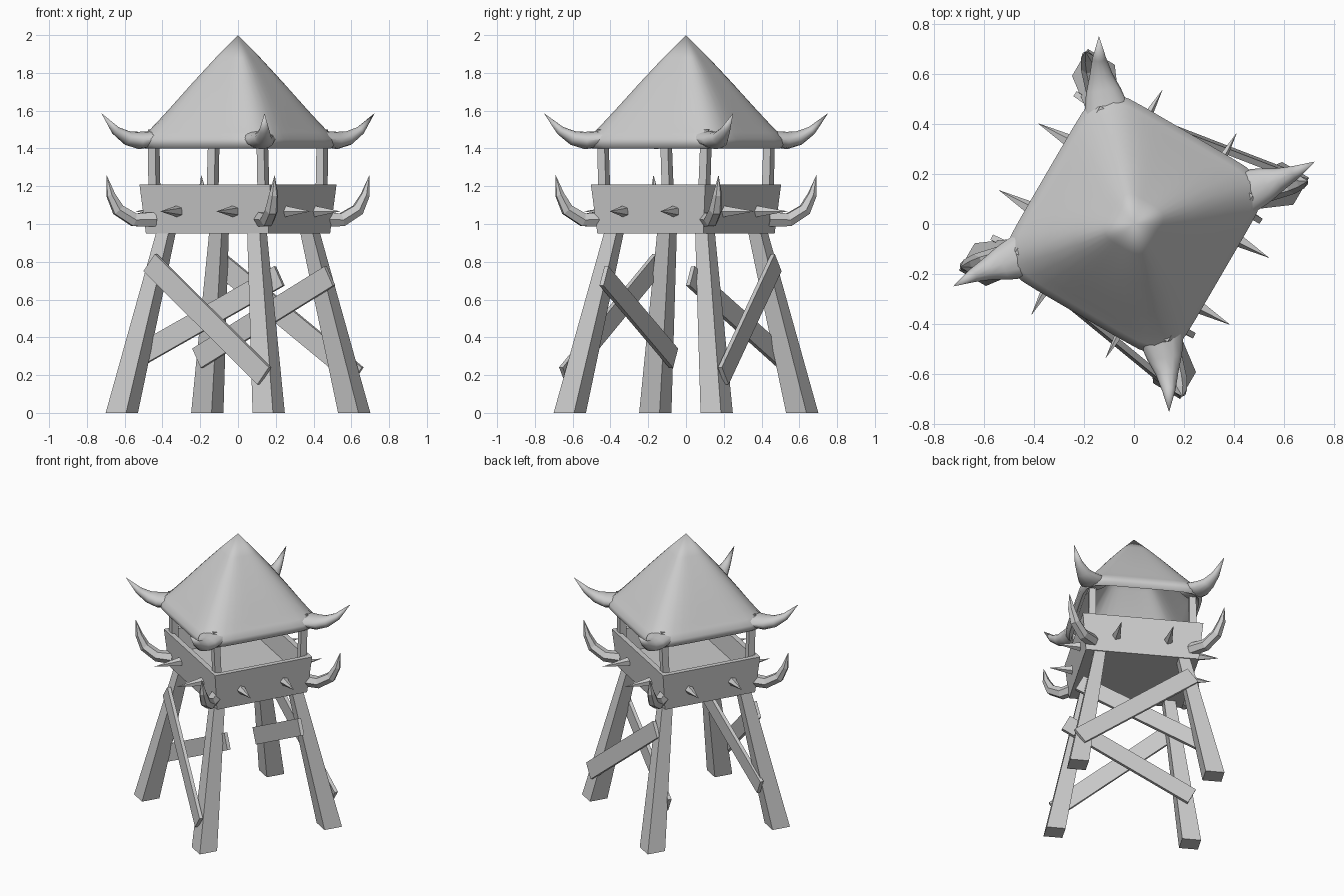
import bpy, bmesh, math
from mathutils import Vector, Matrix

if "Cube" in bpy.data.objects:
    bpy.data.objects.remove(bpy.data.objects["Cube"], do_unlink=True)

grey = bpy.data.materials.new("plain_grey")
grey.use_nodes = True
COLOUR = (0.6, 0.6, 0.6, 1)
grey.diffuse_color = COLOUR
grey.node_tree.nodes["Principled BSDF"].inputs["Base Color"].default_value = COLOUR

# The whole tower is turned about the vertical axis
TURN = Matrix.Rotation(math.radians(-30.2), 4, "Z")
CORNERS = [(1, 1), (-1, 1), (-1, -1), (1, -1)]


def loft(name, rings, smooth=False):
    """Skin a list of equal point rings and cap both ends."""
    bm = bmesh.new()
    rows = [[bm.verts.new(p) for p in ring] for ring in rings]
    n = len(rows[0])
    for a, b in zip(rows, rows[1:]):
        for i in range(n):
            j = (i + 1) % n
            bm.faces.new((a[i], a[j], b[j], b[i]))
    bm.faces.new(rows[0])
    bm.faces.new(rows[-1])
    bmesh.ops.remove_doubles(bm, verts=bm.verts, dist=0.0005)
    bmesh.ops.recalc_face_normals(bm, faces=bm.faces)
    mesh = bpy.data.meshes.new(name)
    bm.to_mesh(mesh)
    bm.free()
    mesh.transform(TURN)
    mesh.materials.append(grey)
    obj = bpy.data.objects.new(name, mesh)
    bpy.context.collection.objects.link(obj)
    if smooth:
        bpy.ops.object.select_all(action="DESELECT")
        obj.select_set(True)
        bpy.context.view_layer.objects.active = obj
        bpy.ops.object.shade_smooth_by_angle(angle=math.radians(50))
    return obj


def rect(hx, hy, z, cx=0, cy=0):
    return [Vector((cx + sx * hx, cy + sy * hy, z)) for sx, sy in CORNERS]


def rounded_square(hx, hy, z, power, count=48):
    ring = []
    for i in range(count):
        a = 2 * math.pi * (i + 0.5) / count
        c, s = math.cos(a), math.sin(a)
        r = (abs(c) ** power + abs(s) ** power) ** (-1 / power)
        ring.append(Vector((hx * r * c, hy * r * s, z)))
    return ring


def sweep(name, stations, sides, smooth=False):
    """Tapered tube; each station is (point, half width, half height)."""
    pts = [Vector(s[0]) for s in stations]
    rings = []
    for i, (_, w, h) in enumerate(stations):
        tangent = pts[min(i + 1, len(pts) - 1)] - pts[max(i - 1, 0)]
        side = tangent.cross(Vector((0, 0, 1))).normalized()
        up = side.cross(tangent).normalized()
        ring = []
        for k in range(sides):
            a = 2 * math.pi * k / sides
            ring.append(pts[i] + side * w * math.cos(a) + up * h * math.sin(a))
        rings.append(ring)
    return loft(name, rings, smooth)


def plank(name, start, end, width=0.115, thick=0.024):
    a, b = Vector(start), Vector(end)
    along = (b - a).normalized()
    normal = along.cross(Vector((0, 1, 0))).cross(along).normalized()
    across = along.cross(normal).normalized()
    rings = [[p + across * sx * width / 2 + normal * sy * thick / 2
              for sx, sy in CORNERS] for p in (a, b)]
    return loft(name, rings)


# Open-topped lookout platform with flared walls
loft("platform", [rect(0.375, 0.325, 0.95), rect(0.4, 0.35, 1.21),
                  rect(0.365, 0.315, 1.21), rect(0.35, 0.3, 1.05)])

# Hollow roof with a rolled eave
profile = [(0.0, 2.0, 4), (0.1, 1.88, 4), (0.2, 1.75, 4.2), (0.29, 1.62, 5),
           (0.35, 1.53, 6), (0.38, 1.485, 7), (0.405, 1.45, 8),
           (0.405, 1.42, 8), (0.385, 1.4, 8), (0.36, 1.42, 8),
           (0.33, 1.48, 6), (0.18, 1.72, 4), (0.0, 1.95, 4)]
loft("roof", [rounded_square(max(h, 0.0001), max(h, 0.0001) * 1.05, z, p)
              for h, z, p in profile], smooth=True)

for n, (sx, sy) in enumerate(CORNERS, 1):
    # Splayed legs and upper posts
    loft(f"leg_{n}", [rect(0.0625, 0.0625, 0, sx * 0.45, sy * 0.45),
                      rect(0.038, 0.038, 0.96, sx * 0.278, sy * 0.278)])
    loft(f"roof_post_{n}", [rect(0.024, 0.024, 1.0, sx * 0.335, sy * 0.3),
                            rect(0.022, 0.022, 1.5, sx * 0.332, sy * 0.318)])

    # Upturned roof corners
    horn = [(0.3, 0.31, 1.455, 0.1, 0.04), (0.375, 0.4, 1.442, 0.07, 0.046),
            (0.415, 0.45, 1.455, 0.046, 0.038),
            (0.455, 0.505, 1.495, 0.027, 0.024), (0.5, 0.58, 1.587, 0.0, 0.0)]
    sweep(f"roof_horn_{n}", [((sx * x, sy * y, z), w, h)
                             for x, y, z, w, h in horn], 12, smooth=True)

    # Curved tusks at the platform corners
    tusk = [(0.32, 1.025, 0.044), (0.4, 1.022, 0.04), (0.462, 1.075, 0.036),
            (0.491, 1.155, 0.025), (0.507, 1.26, 0.0)]
    sweep(f"tusk_{n}", [((sx * (t + 0.008), sy * (t - 0.008), z), r, r)
                        for t, z, r in tusk], 6)

# Two spikes on every platform wall
for s in (-1, 1):
    for k in (-1, 1):
        sweep(f"side_spike_{s}_{k}", [((s * 0.37, k * 0.155, 1.067), 0.032, 0.034),
                                      ((s * 0.537, k * 0.155, 1.067), 0, 0)], 5)
        sweep(f"end_spike_{s}_{k}", [((k * 0.172, s * 0.32, 1.067), 0.032, 0.034),
                                     ((k * 0.172, s * 0.524, 1.067), 0, 0)], 5)

    # Crossed planks: one outside and one inside each pair of legs
    plank(f"outer_brace_{s}", (-0.325, s * 0.363, 0.795), (0.445, s * 0.487, 0.195))
    plank(f"inner_brace_{s}", (0.408, s * 0.265, 0.725), (-0.44, s * 0.332, 0.29))
